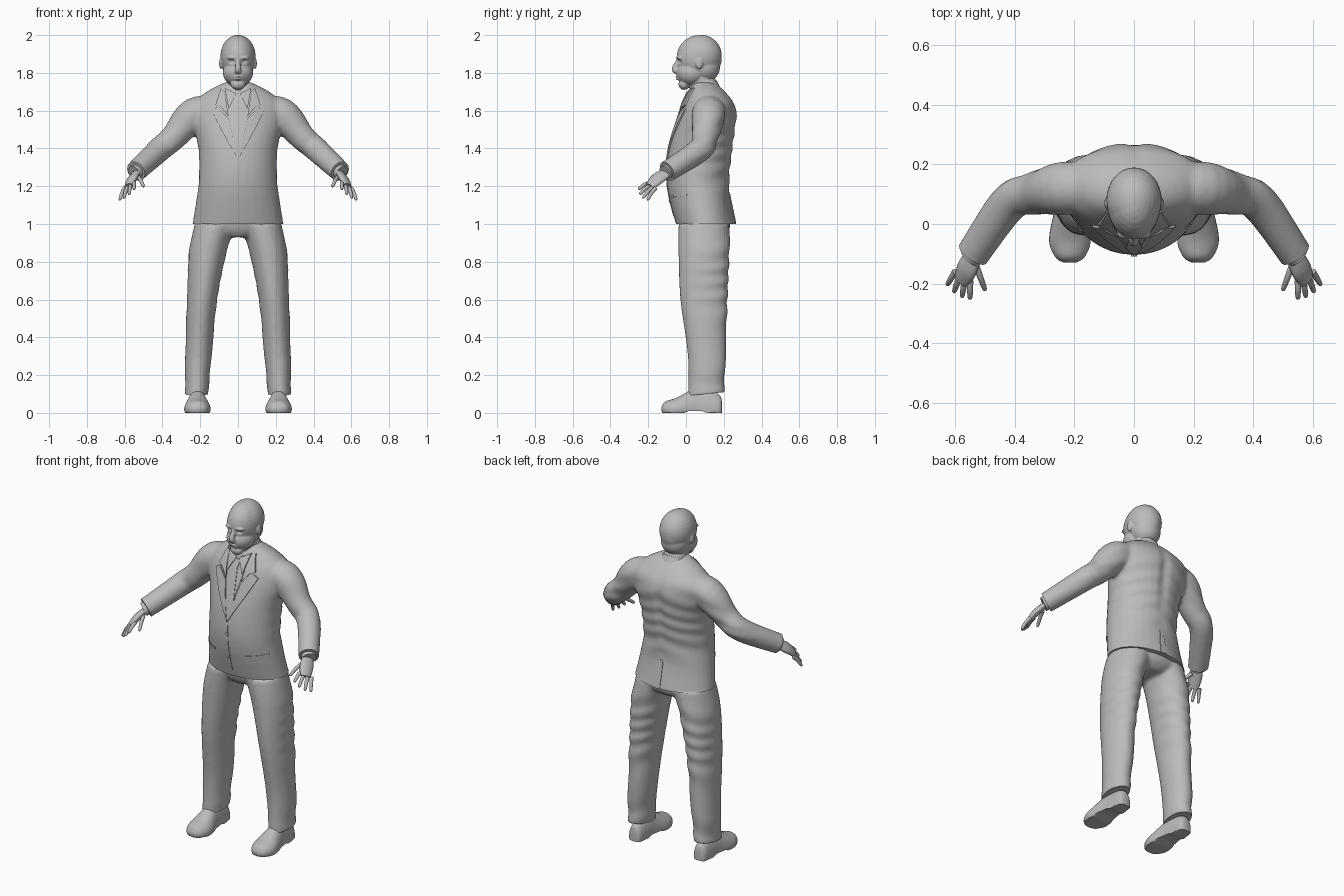
import bpy
import bmesh
import math
from mathutils import Matrix, Vector
from mathutils.bvhtree import BVHTree

if "Cube" in bpy.data.objects:
    bpy.data.objects.remove(bpy.data.objects["Cube"])

color = (.5, .5, .5, 1)
grey = bpy.data.materials.new("plain grey")
grey.use_nodes = True
grey.diffuse_color = color
grey.node_tree.nodes["Principled BSDF"].inputs["Base Color"].default_value = color
parts = []
SIDES = (("left", 1), ("right", -1))


def add(name, bm):
    bmesh.ops.recalc_face_normals(bm, faces=bm.faces)
    mesh = bpy.data.meshes.new(name)
    bm.to_mesh(mesh)
    bm.free()
    mesh.materials.append(grey)
    part = bpy.data.objects.new(name, mesh)
    bpy.context.collection.objects.link(part)
    parts.append(part)
    return part


def spline(rows, steps=5):
    """Smooth in-between rows of numbers."""
    result = []
    last = len(rows) - 1
    for i in range(last):
        a, b, c, d = (Vector(rows[min(max(j, 0), last)]) for j in range(i - 1, i + 3))
        for k in range(steps):
            t = k / steps
            result.append(b + (c - a + (2 * a - 5 * b + 4 * c - d + (3 * b - a - 3 * c + d) * t) * t) * t / 2)
    return result + [Vector(rows[last])]


def ring(center, u, v, count=32):
    angles = [math.tau * i / count for i in range(count)]
    return [center + u * math.cos(a) + v * math.sin(a) for a in angles]


def skin(bm, rings):
    """Skin rings of points and close both ends."""
    loops = [[bm.verts.new(point) for point in points] for points in rings]
    for low, high in zip(loops, loops[1:]):
        for i in range(len(low)):
            bm.faces.new((low[i - 1], low[i], high[i], high[i - 1]))
    bm.faces.new(loops[0])
    bm.faces.new(loops[-1])


def stack(bm, rows, side=1):
    """Horizontal ovals from rows of (z, x, front, back, half width)."""
    skin(bm, [ring(Vector((side * x, (front + back) / 2, z)), Vector((width, 0, 0)),
                   Vector((0, (back - front) / 2, 0))) for z, x, front, back, width in spline(rows)])


def tube(bm, rows, side=1, flat=1, wide=(0, 0, 1)):
    """Rings square to a path of (x, y, z, radius)."""
    rows = spline(rows)
    points = [Vector((side * x, y, z)) for x, y, z, radius in rows]
    wide = Vector(wide)
    wide.x *= side
    rings = []
    for i, point in enumerate(points):
        along = (points[min(i + 1, len(points) - 1)] - points[max(i - 1, 0)]).normalized()
        u = (wide - along * wide.dot(along)).normalized() * rows[i][3]
        rings.append(ring(point, u, along.cross(u) * flat, 20))
    skin(bm, rings)


def ball(bm, center, size):
    """Ellipsoid, mirrored when it lies off the middle."""
    for side in (1, -1) if center[0] else (1,):
        place = Vector((side * center[0], *center[1:]))
        bmesh.ops.create_uvsphere(bm, u_segments=32, v_segments=16, radius=1,
                                  matrix=Matrix.LocRotScale(place, None, Vector(size)))


def trim(bm, point, normal, outer=False):
    return bmesh.ops.bisect_plane(bm, geom=bm.verts[:] + bm.edges[:] + bm.faces[:],
                                  plane_co=point, plane_no=normal, clear_outer=outer)["geom_cut"]


def fuse(part, voxel, cuts=()):
    """Blend overlapping volumes into one skin, then trim flat ends."""
    remesh = part.modifiers.new("blend", "REMESH")
    remesh.mode = "VOXEL"
    remesh.voxel_size = voxel
    soften = part.modifiers.new("soften", "SMOOTH")
    soften.iterations = 6
    graph = bpy.context.evaluated_depsgraph_get()
    mesh = bpy.data.meshes.new_from_object(part.evaluated_get(graph))
    part.modifiers.clear()
    bm = bmesh.new()
    bm.from_mesh(mesh)
    for point, normal in cuts:
        rim = trim(bm, point, normal, True)
        bmesh.ops.holes_fill(bm, edges=[e for e in rim if isinstance(e, bmesh.types.BMEdge)])
    bm.to_mesh(part.data)
    bm.free()
    bpy.data.meshes.remove(mesh)


def dent(part, center, spread, depth):
    """Soft mirrored push along y."""
    for vert in part.data.vertices:
        offset = Vector((abs(vert.co.x), vert.co.y, vert.co.z)) - Vector(center)
        vert.co.y += depth * math.exp(-sum((o / s) ** 2 for o, s in zip(offset, spread)))


def crease(part, depth):
    """Slanted cloth folds, strongest toward the back."""
    moves = [vert.normal * depth * math.sin(50 * vert.co.z + 20 * abs(vert.co.x) + 4 * math.sin(9 * vert.co.z))
             * min(max(vert.co.y * 5, 0), 1) * (1 - abs(vert.normal.z)) for vert in part.data.vertices]
    for vert, move in zip(part.data.vertices, moves):
        vert.co += move


def patch(name, outline, lift, side=1, facing=-1):
    """Thin plate from an (x, z) outline, wrapped on the jacket."""
    bm = bmesh.new()
    bm.faces.new([bm.verts.new((side * x, 0, z)) for x, z in outline])
    for axis in (Vector((1, 0, 0)), Vector((0, 0, 1))):
        for i in range(-15, 90):
            trim(bm, axis * i / 50, axis)
    for vert in bm.verts:
        start = Vector((vert.co.x, facing, vert.co.z))
        hit = cloth.ray_cast(start, Vector((0, -facing, 0)))[0] or cloth.find_nearest(start)[0]
        vert.co.y = hit.y + facing * lift
    inner = bmesh.ops.extrude_face_region(bm, geom=bm.faces[:], use_keep_orig=True)["geom"]
    bmesh.ops.translate(bm, verts=[g for g in inner if isinstance(g, bmesh.types.BMVert)],
                        vec=(0, -facing * .009, 0))
    add(name, bm)


# Jacket body and sleeves
bm = bmesh.new()
stack(bm, [(.95, 0, -.04, .27, .25), (1.2, 0, -.1, .23, .21), (1.4, 0, -.09, .25, .21), (1.6, 0, -.03, .27, .25),
           (1.69, 0, .01, .22, .18), (1.75, 0, .04, .15, .07)])
for name, side in SIDES:
    tube(bm, [(.1, .12, 1.6, .07), (.23, .12, 1.58, .09), (.34, .1, 1.46, .07), (.42, .07, 1.39, .065),
              (.56, -.13, 1.26, .055)], side)
jacket = add("jacket", bm)
fuse(jacket, .01, [((0, 0, 1), (0, 0, -1))] +
     [((side * .54, -.1, 1.28), (side * .5, -.7, -.4)) for name, side in SIDES])
crease(jacket, .003)
dent(jacket, (0, .27, 1.5), (.03, .1, .2), -.012)
bm = bmesh.new()
bm.from_mesh(jacket.data)
cloth = BVHTree.FromBMesh(bm)
bm.free()

# Shirt front, tie, lapels, pockets and buttons
patch("shirt_front", [(0, 1.36), (.07, 1.7), (-.07, 1.7)], .003)
patch("tie", [(0, 1.34), (.03, 1.41), (.01, 1.64), (-.01, 1.64), (-.03, 1.41)], .006)
patch("tie_knot", [(-.01, 1.63), (.01, 1.63), (.02, 1.68), (-.02, 1.68)], .009)
for name, side in SIDES:
    patch(name + "_lapel", [(0, 1.34), (.09, 1.5), (.14, 1.6), (.11, 1.62), (.05, 1.56)], .008, side)
    patch(name + "_upper_collar", [(.09, 1.62), (.12, 1.63), (.09, 1.72), (.07, 1.7), (.05, 1.57)], .009, side)
    patch(name + "_collar_point", [(.01, 1.69), (.05, 1.61), (.07, 1.72)], .012, side)
    patch(name + "_pocket_flap", [(.1, 1.14), (.2, 1.15), (.2, 1.16), (.1, 1.15)], .005, side)
for name, z in (("upper", 1.27), ("lower", 1.12)):
    patch(name + "_button", [(p.x, p.y) for p in ring(Vector((0, z)), Vector((.01, 0)), Vector((0, .01)), 12)], .006)
patch("front_overlap", [(.01, 1.04), (.004, 1.34), (-.004, 1.34), (-.01, 1.04)], .003)
patch("back_vent", [(-.01, 1), (.03, 1), (.01, 1.16), (-.01, 1.16)], .004, facing=1)

# Collars around the neck
for name, height, radius in (("shirt_collar", 1.74, .066), ("jacket_collar", 1.72, .08)):
    bm = bmesh.new()
    skin(bm, [ring(Vector((0, .09, height + rise)), Vector((radius - rise / 2, 0, 0)),
                   Vector((0, radius - rise / 2, .025))) for rise in (-.03, 0, .015)])
    add(name, bm)

# Trousers
bm = bmesh.new()
stack(bm, [(.93, 0, 0, .19, .08), (.98, 0, -.03, .23, .22), (1.1, 0, -.05, .22, .2)])
for name, side in SIDES:
    stack(bm, [(.07, .22, .01, .2, .06), (.3, .21, .01, .21, .07), (.6, .19, -.03, .22, .08),
               (.85, .16, -.04, .23, .1), (1, .12, -.04, .23, .11)], side)
trousers = add("trousers", bm)
fuse(trousers, .01, [((0, .1, .1), (0, .1, -1))])
crease(trousers, .003)

# Shoes: upright rings along y, flattened on the ground
for name, side in SIDES:
    bm = bmesh.new()
    rings = []
    for y, width, top in spline([(.19, .02, .06), (.17, .04, .1), (.06, .05, .13), (-.05, .07, .08),
                                 (-.11, .05, .06), (-.13, .02, .03)]):
        points = ring(Vector((side * .215, y, .02)), Vector((width, 0, 0)), Vector((0, 0, top - .02)))
        for point in points:
            point.z = max(point.z, .01 if 0 < y < .1 else 0)
        rings.append(points)
    skin(bm, rings)
    add(name + "_shoe", bm)

# Shirt cuffs and hands
knuckles = Vector((.55, -.19, 1.22)), Vector((.6, -.16, 1.19))
tips = Vector((.55, -.26, 1.18)), Vector((.63, -.21, 1.12))
for name, side in SIDES:
    bm = bmesh.new()
    tube(bm, [(.52, -.08, 1.29, .04), (.55, -.11, 1.27, .04)], side)
    add(name + "_shirt_cuff", bm)
    bm = bmesh.new()
    tube(bm, [(.53, -.09, 1.28, .03), (.56, -.15, 1.24, .04), (.58, -.19, 1.2, .03)], side, .5, (.6, .4, -.5))
    fingers = [(knuckles[0].lerp(knuckles[1], i / 3), tips[0].lerp(tips[1], i / 3)) for i in range(4)]
    fingers.append((Vector((.53, -.14, 1.25)), Vector((.5, -.22, 1.2))))
    for root, tip in fingers:
        reach = (tip - root) * (.9 if root in knuckles else 1.05)
        bend = root + reach / 2 + Vector((0, 0, .006))
        tube(bm, [(*root, .011), (*bend, .01), (*(root + reach * .9), .008), (*(root + reach), .003)], side)
    add(name + "_hand", bm)

# Head: skull, nape, jaw, chin, hair, lips, brows and ears
bm = bmesh.new()
stack(bm, [(1.66, 0, .02, .15, .06), (1.8, 0, .02, .15, .06)])
for center, size in (((0, .07, 1.88), (.09, .12, .12)), ((0, .1, 1.83), (.08, .08, .08)),
                     ((0, .03, 1.8), (.08, .08, .07)), ((0, -.01, 1.74), (.04, .03, .03)),
                     ((0, .08, 1.89), (.093, .11, .111)), ((0, -.04, 1.78), (.02, .016, .005)),
                     ((0, -.04, 1.766), (.02, .014, .005)), ((.03, -.03, 1.88), (.03, .02, .01)),
                     ((.09, .07, 1.85), (.01, .02, .03))):
    ball(bm, center, size)
tube(bm, [(0, -.04, 1.87, .01), (0, -.06, 1.82, .016), (0, -.04, 1.81, .02)], wide=(1, 0, 0))
head = add("head", bm)
fuse(head, .004)
dent(head, (.03, -.04, 1.86), (.016, .03, .01), .012)

# Smooth shading with sharp edges kept
bpy.ops.object.select_all(action="DESELECT")
for part in parts:
    part.select_set(True)
bpy.context.view_layer.objects.active = jacket
bpy.ops.object.shade_smooth_by_angle(angle=math.radians(40))
